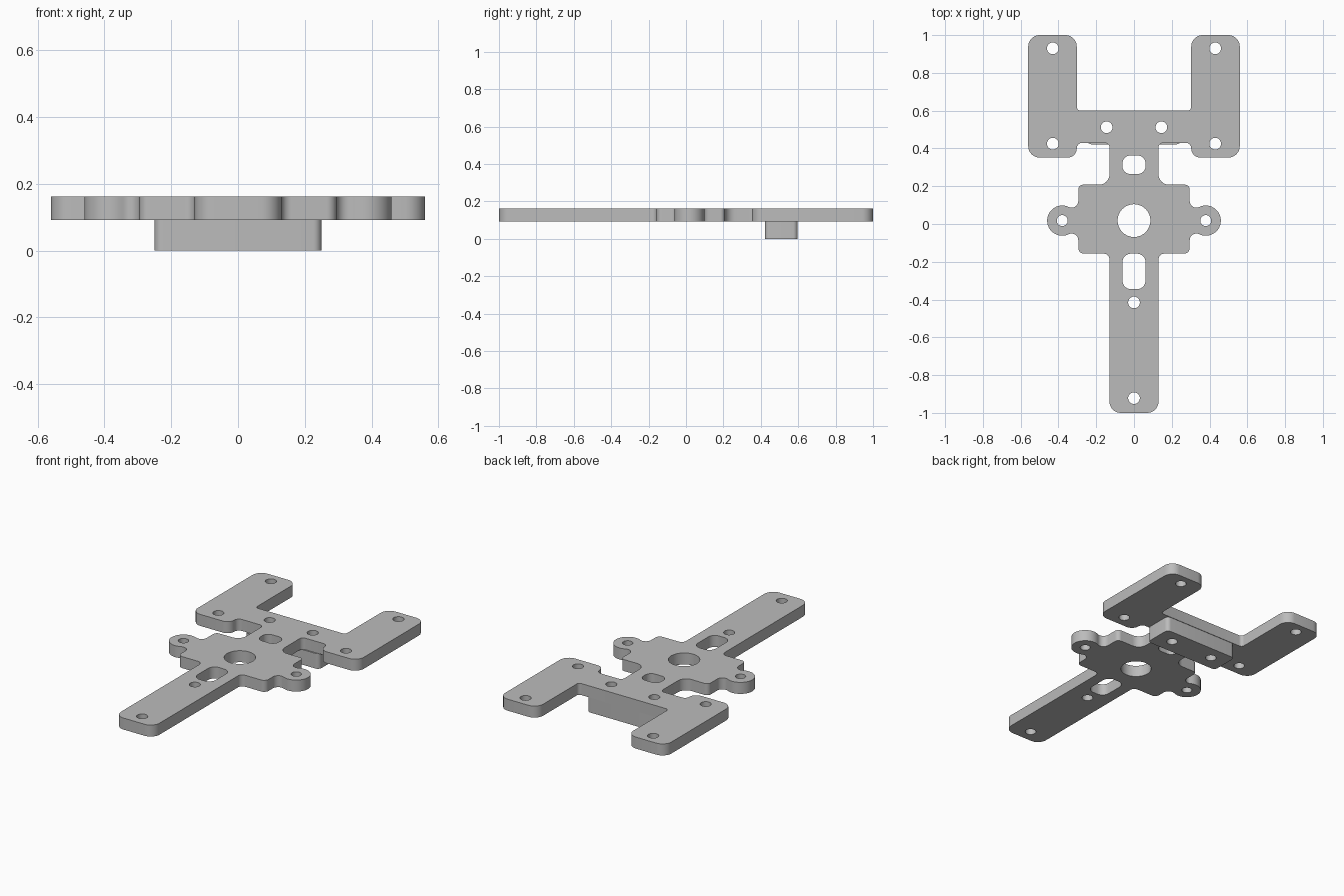
import bpy, bmesh, math
from mathutils import Vector

if "Cube" in bpy.data.objects:
    bpy.data.objects.remove(bpy.data.objects["Cube"])

grey = bpy.data.materials.new("plain grey")
grey.use_nodes = True
colour = (0.5, 0.5, 0.5, 1)
grey.diffuse_color = colour
grey.node_tree.nodes["Principled BSDF"].inputs["Base Color"].default_value = colour


def arc(cx, cy, r, start, end, n=10):
    """Points along an arc, angles in degrees."""
    angles = [math.radians(start + (end - start) * i / n) for i in range(n + 1)]
    return [Vector((cx + r * math.cos(a), cy + r * math.sin(a))) for a in angles]


def circle(cx, cy, r):
    return arc(cx, cy, r, 0, 360, 32)[:-1]


def fillet(before, corner, after, r, n=8):
    """Round one right-angled corner, convex or concave."""
    p = Vector(corner)
    u = (Vector(before) - p).normalized()
    v = (Vector(after) - p).normalized()
    centre = p + (u + v) * r
    steps = [math.pi / 2 * i / n for i in range(n + 1)]
    return [centre - v * r * math.cos(a) - u * r * math.sin(a) for a in steps]


def round_path(corners):
    """Fillet the inner corners of an open path of (x, y, radius)."""
    pts = [c[:2] for c in corners]
    out = []
    for i in range(1, len(pts) - 1):
        out += fillet(pts[i - 1], pts[i], pts[i + 1], corners[i][2])
    return out


def rounded_box(x, y0, y1, r):
    corners = [(x, y0, r), (x, y1, r), (-x, y1, r), (-x, y0, r)]
    return round_path([corners[-1]] + corners + [corners[0]])


def slab(name, loops, z0, z1):
    """Extrude an outline with holes into a solid mesh."""
    curve = bpy.data.curves.new(name, 'CURVE')
    curve.dimensions = '2D'
    curve.fill_mode = 'BOTH'
    curve.extrude = (z1 - z0) / 2
    for loop in loops:
        spline = curve.splines.new('POLY')
        spline.points.add(len(loop) - 1)
        for point, p in zip(spline.points, loop):
            point.co = (p.x, p.y, 0, 1)
        spline.use_cyclic_u = True
    obj = bpy.data.objects.new(name, curve)
    bpy.context.collection.objects.link(obj)
    obj.location.z = (z0 + z1) / 2
    bpy.ops.object.select_all(action='DESELECT')
    obj.select_set(True)
    bpy.context.view_layer.objects.active = obj
    bpy.ops.object.convert(target='MESH')
    obj = bpy.context.object
    bm = bmesh.new()
    bm.from_mesh(obj.data)
    bmesh.ops.remove_doubles(bm, verts=bm.verts, dist=0.0001)
    bmesh.ops.recalc_face_normals(bm, faces=bm.faces)
    bm.to_mesh(obj.data)
    bm.free()
    obj.data.materials.clear()
    obj.data.materials.append(grey)
    bpy.ops.object.shade_smooth_by_angle(angle=math.radians(30))
    return obj


# Half outline: tail and lower hub
half = round_path([(0, -1, 0), (0.13, -1, 0.06), (0.13, -0.157, 0.03),
                   (0.295, -0.157, 0.03), (0.295, 0, 0)])
# Side ear, blended into the hub
ear_x, ear_y, ear_r, blend = 0.38, 0.018, 0.08, 0.035
blend_x = 0.295 + blend
dx = ear_x - blend_x
dy = math.sqrt((ear_r + blend) ** 2 - dx ** 2)
lean = math.degrees(math.atan2(dy, dx))
half += arc(blend_x, ear_y - dy, blend, 180, lean)
half += arc(ear_x, ear_y, ear_r, lean - 180, 180 - lean, 24)[1:]
half += arc(blend_x, ear_y + dy, blend, -lean, -180)[1:]
# Upper hub, neck, arm and crossbar
half += round_path([(0.295, 0.1, 0), (0.295, 0.208, 0.025), (0.13, 0.208, 0.055),
                    (0.13, 0.43, 0.025), (0.303, 0.43, 0.03), (0.303, 0.352, 0.047),
                    (0.56, 0.352, 0.06), (0.56, 1, 0.06), (0.303, 1, 0.06),
                    (0.303, 0.6, 0.02), (0, 0.6, 0)])
outline = half + [Vector((-p.x, p.y)) for p in reversed(half)]

# Holes and slots
screw = 0.031
bar_holes = [circle(s * 0.145, 0.512, screw) for s in (-1, 1)]
holes = [circle(0, ear_y, 0.087), circle(0, -0.415, screw), circle(0, -0.922, screw),
         rounded_box(0.061, 0.265, 0.362, 0.04),
         rounded_box(0.061, -0.345, -0.157, 0.045)]
for s in (-1, 1):
    holes += [circle(s * ear_x, ear_y, 0.029),
              circle(s * 0.43, 0.425, screw), circle(s * 0.43, 0.93, screw)]

slab("frame_plate", [outline] + holes + bar_holes, 0.092, 0.162)
slab("mounting_block", [rounded_box(0.25, 0.422, 0.597, 0.025)] + bar_holes, 0, 0.092)
